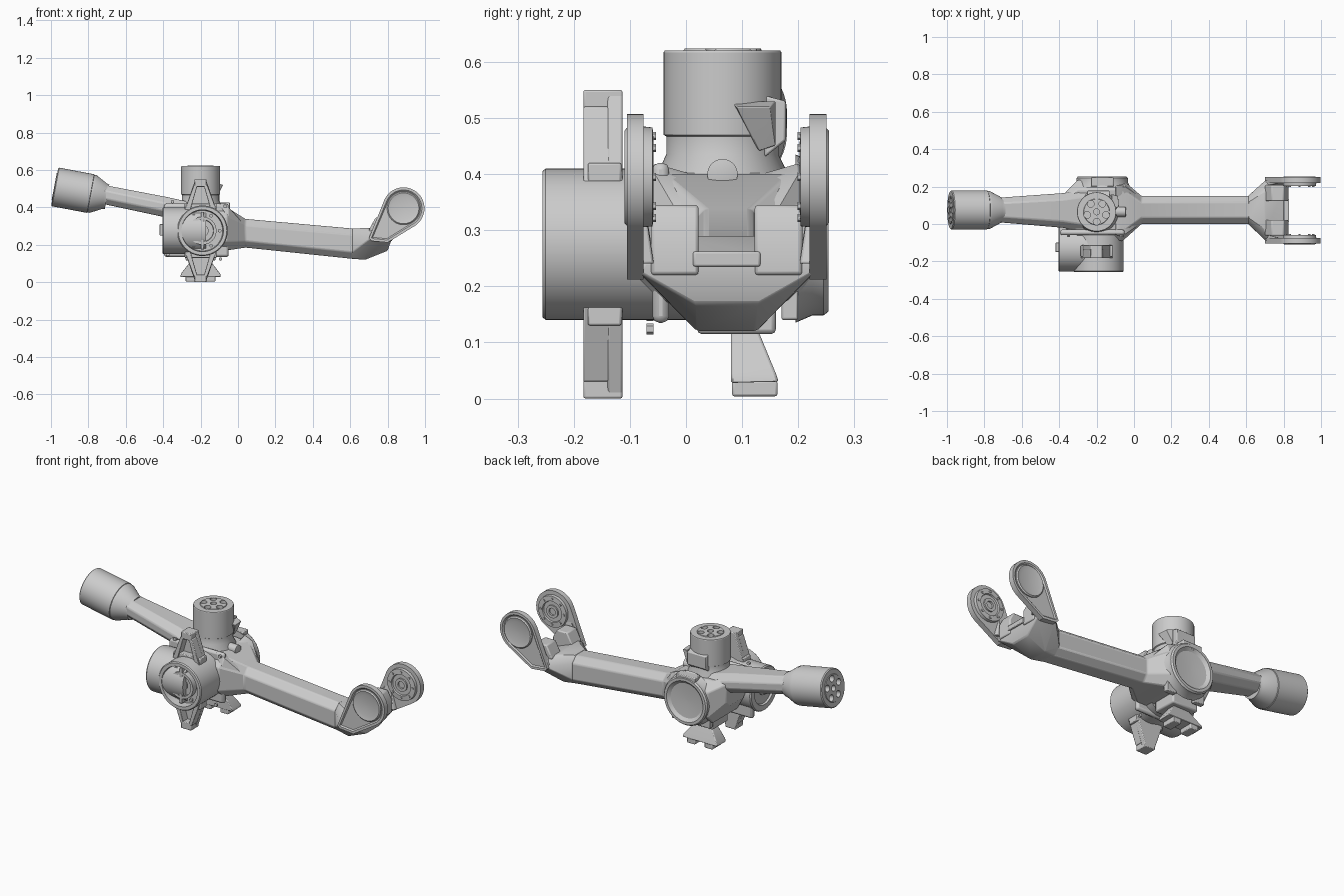
import bpy, bmesh
from math import sin, cos, pi, radians
from mathutils import Vector, Matrix

if "Cube" in bpy.data.objects:
    bpy.data.objects.remove(bpy.data.objects["Cube"])

X0 = -0.19      # hub centre in x
YC = 0.0725     # arm centre in y
ZC = 0.275      # hub centre in z


def finish(bm, name, bevel=0.0):
    bmesh.ops.recalc_face_normals(bm, faces=bm.faces[:])
    me = bpy.data.meshes.new(name)
    bm.to_mesh(me)
    bm.free()
    ob = bpy.data.objects.new(name, me)
    bpy.context.collection.objects.link(ob)
    if bevel:
        m = ob.modifiers.new("Bevel", 'BEVEL')
        m.width, m.segments, m.limit_method = bevel, 2, 'ANGLE'
        m.angle_limit = radians(35)
    return ob


def hull(name, pts, bevel=0.004, dish=None):
    """Convex solid around points; dish = (outward normal, rim, depth)."""
    bm = bmesh.new()
    for p in pts:
        bm.verts.new(p)
    r = bmesh.ops.convex_hull(bm, input=bm.verts[:])
    junk = {g for g in r["geom_interior"] + r["geom_unused"] if isinstance(g, bmesh.types.BMVert)}
    bmesh.ops.delete(bm, geom=list(junk), context='VERTS')
    bmesh.ops.dissolve_limit(bm, angle_limit=radians(1), verts=bm.verts[:], edges=bm.edges[:])
    if dish:
        bmesh.ops.recalc_face_normals(bm, faces=bm.faces[:])
        f = [max((f for f in bm.faces if f.normal.dot(Vector(dish[0])) > .9), key=lambda f: f.calc_area())]
        for rim, depth in ((dish[1], 0), (dish[1] * .5, -dish[2])):
            bmesh.ops.inset_region(bm, faces=f, thickness=rim, depth=depth)
    return finish(bm, name, bevel)


def box(name, x0, x1, y0, y1, z0, z1, bevel=0.004):
    return hull(name, [(x, y, z) for x in (x0, x1) for y in (y0, y1) for z in (z0, z1)], bevel)


def ring(x, y0, y1, z0, z1, c):
    """Chamfered rectangle across the x axis."""
    return [(x, y, z) for y, z in ((y0 + c, z0), (y1 - c, z0), (y1, z0 + c), (y1, z1 - c),
                                   (y1 - c, z1), (y0 + c, z1), (y0, z1 - c), (y0, z0 + c))]


def loft(name, sections, bevel=0.006):
    bm = bmesh.new()
    rows = [[bm.verts.new(p) for p in ring(*s)] for s in sections]
    for a, b in zip(rows, rows[1:]):
        for i in range(8):
            bm.faces.new((a[i], a[(i + 1) % 8], b[(i + 1) % 8], b[i]))
    bm.faces.new(rows[0])
    bm.faces.new(rows[-1])
    return finish(bm, name, bevel)


def frame(loc, axis):
    return Matrix.Translation(loc) @ Vector(axis).to_track_quat('Z', 'Y').to_matrix().to_4x4()


def lathe(name, loc, axis, profile, n=56):
    """Turned part: (radius, height) profile along axis from loc."""
    bm = bmesh.new()
    rows = [[bm.verts.new((r * cos(2 * pi * i / n), r * sin(2 * pi * i / n), h)) for i in range(n)]
            for r, h in profile]
    for a, b in zip(rows, rows[1:]):
        for i in range(n):
            bm.faces.new((a[i], a[(i + 1) % n], b[(i + 1) % n], b[i]))
    bm.faces.new(rows[0])
    bm.faces.new(rows[-1])
    bm.transform(frame(loc, axis))
    return finish(bm, name)


def studs(name, loc, axis, count, radius, size, height, sides=6, phase=0):
    """Circle of small prisms, used for bolts and for hole cutters."""
    bm = bmesh.new()
    for k in range(count):
        a = 2 * pi * k / count + phase
        bmesh.ops.create_cone(bm, cap_ends=True, segments=sides, radius1=size, radius2=size, depth=height,
                              matrix=Matrix.Translation((radius * cos(a), radius * sin(a), 0)))
    bm.transform(frame(loc, axis))
    return finish(bm, name)


def drill(ob, loc, axis):
    """Five lightening holes and a centre hole in a motor cap."""
    for count, rad, size in ((5, .053, .018), (1, 0, .016)):
        cut = studs("hole_cutter", loc, axis, count, rad, size, .06, 20, pi / 2)
        cut.hide_render = True
        m = ob.modifiers.new("Holes", 'BOOLEAN')
        m.operation, m.solver, m.object = 'DIFFERENCE', 'EXACT', cut
        bpy.context.view_layer.objects.active = ob
        bpy.ops.object.modifier_apply(modifier=m.name)
        bpy.data.objects.remove(cut)


# hub housing and long forearm
loft("hub_and_forearm", [(-.37, -.02, .165, .27, .43, .03), (-.30, -.08, .235, .17, .41, .05),
                         (-.06, -.09, .235, .17, .40, .05), (.04, 0, .15, .185, .338, .035),
                         (.63, 0, .15, .123, .285, .035)])
# rear arm with end motor
loft("rear_arm", [(-.73, .01, .14, .42, .522, .03), (-.38, -.02, .165, .345, .455, .035),
                  (-.22, -.05, .19, .31, .42, .04)])
d = Vector((-.983, 0, .186)).normalized()
p = Vector((-.70, .075, .457))
end = lathe("end_motor", p, d, [(.066, 0), (.07, .015), (.102, .075), (.102, .088), (.105, .09), (.105, .28),
                                (.10, .285), (.075, .285), (.073, .288)])
drill(end, p + d * .288, d)

# vertical motor on top of hub
top = lathe("top_motor", (-.20, .065, 0), (0, 0, 1),
            [(.13, .33), (.122, .39), (.10, .435), (.10, .467), (.105, .47), (.105, .617), (.103, .62),
             (.07, .62), (.068, .624)])
drill(top, Vector((-.20, .065, .624)), (0, 0, 1))
hull("top_motor_lug", [(x, y, z) for x in (-.25, -.13) for y, z in
                       ((.14, .43), (.14, .54), (.178, .46), (.178, .53))])
hull("top_motor_side_rib", [(x, y, z) for x, y, z in
                            ((-.12, .08, .53), (-.12, .16, .53), (-.08, .09, .52), (-.085, .15, .52),
                             (-.12, .13, .44), (-.12, .16, .45))], .002)

# front motor: T-shaped pair of crossing cylinders with a deep socket
lathe("front_motor", (X0, -.02, ZC), (0, -1, 0),
      [(.135, -.03), (.135, .23), (.13, .236), (.112, .236), (.108, .19), (.075, .19), (.075, .222),
       (.06, .222), (.058, .205), (.03, .205), (.03, .195)])
lathe("side_motor_case", (X0, -.13, ZC), (-1, 0, 0), [(.125, -.02), (.125, .208), (.12, .215), (.09, .215),
                                                      (.085, .205)])
box("socket_key", X0 - .008, X0 + .008, -.245, -.20, ZC - .10, ZC + .10, .002)
studs("socket_rim_bolts", (X0, -.252, ZC), (0, -1, 0), 8, .122, .007, .008, 6, pi / 8)
studs("socket_bolts", (X0, -.213, ZC), (0, -1, 0), 6, .092, .01, .02)
box("side_connector", -.42, -.39, -.15, -.10, .25, .31)

# mounting plate between front motor and hub
box("mounting_plate", -.395, -.05, -.06, -.03, .135, .42, .012)
studs("plate_bolts", (-.222, -.064, .277), (0, -1, 0), 4, .20, .01, .012, 6, radians(40))

# H-section brackets above and below the front motor
for side, s in (("upper", 1), ("lower", -1)):
    def zz(h):
        return ZC + s * h
    hull(side + "_bracket_web", [(-.2 + w, y, zz(h)) for y in (-.14, -.113) for w, h in
                                 ((-.085, .11), (.085, .11), (-.045, .19), (.045, .19), (-.03, .27), (.03, .27))])
    for m in (-1, 1):
        hull(side + "_bracket_rail", [(-.2 + m * w, y, zz(h)) for y in (-.183, -.13) for w, h in
                                      ((.055, .11), (.085, .11), (.016, .245), (.036, .245))], .003)
    box(side + "_bracket_tip", -.232, -.168, -.183, -.113, *sorted((zz(.235), zz(.275))))
    box(side + "_bracket_root", -.285, -.115, -.175, -.115, *sorted((zz(.11), zz(.145))))

# round cover on the back of the hub
lathe("hub_back_cover", (-.17, .195, .285), (0, 1, 0),
      [(.15, 0), (.137, .03), (.137, .05), (.13, .059), (.115, .059), (.098, .045), (.05, .041), (.001, .04)])
box("back_cover_key", -.23, -.11, .20, .25, .39, .43)

# rear foot, saddle and small under-hub blocks
hull("rear_foot", [(-.20 + sx * w, y, z) for sx in (-1, 1) for w, y, z in
                   ((.04, .08, .13), (.04, .125, .13), (.105, .08, .045), (.105, .16, .045),
                    (.108, .08, .028), (.108, .165, .03))])
for m in (-1, 1):
    box("foot_pad", -.20 + m * .055 - .025, -.20 + m * .055 + .025, .082, .163, .004, .032)
box("foot_saddle", -.28, -.12, .02, .16, .115, .19, .008)
for m in (-1, 1):
    box("under_hub_block", -.17 + m * .09 - .03, -.17 + m * .09 + .03, .17, .20, .14, .22)

# fin and knuckle on the forearm side of the hub
box("hub_fin", -.09, -.045, .06, .072, .30, .425, .002)
lathe("hub_knuckle", (-.10, .065, .40), (1, 0, 0), [(.027, 0), (.027, .055), (.015, .058)], 24)
for m in (-1, 1):
    hull("hub_shoulder", [(x, YC + m * w, z) for x, w, z in
                          ((-.10, .06, .40), (-.10, .13, .42), (-.05, .06, .39), (-.05, .13, .40),
                           (.03, .05, .32), (.03, .075, .31), (-.05, .15, .34))])

# elbow wedge that spreads into the fork
hull("fork_base", ring(.61, 0, .15, .125, .287, .035) +
     [(x, YC + m * w, z) for m in (-1, 1) for x, w, z in
      ((.68, .053, .12), (.80, .055, .168), (.715, .172, .24), (.70, .10, .29), (.735, .172, .265),
       (.82, .155, .225), (.82, .15, .245))], .006)

# mirrored fork plates, discs and inner blocks
C = (.885, .395)
for m, side in ((-1, "front"), (1, "back")):
    outline = [(C[0] + .112 * cos(2 * pi * i / 48), C[1] + .112 * sin(2 * pi * i / 48)) for i in range(48)]
    outline += [(.70, .235), (.715, .22), (.80, .212)]
    hull(side + "_fork_plate", [(x, YC + m * w, z) for x, z in outline for w in (.148, .178)], 0,
         dish=((0, m, 0), .014, .006))
    lathe(side + "_fork_cap", (C[0], YC + m * .165, C[1]), (0, m, 0),
          [(.088, 0), (.088, .012), (.082, .0175), (.06, .012), (.001, .011)])
    lathe(side + "_fork_bearing", (C[0], YC + m * .15, C[1]), (0, -m, 0),
          [(.09, 0), (.088, .018), (.06, .02), (.057, .012), (.036, .012), (.036, .02), (.02, .02), (.02, .01)])
    studs(side + "_bearing_bolts", (C[0], YC + m * .132, C[1]), (0, m, 0), 8, .073, .007, .012)
    hull(side + "_fork_block", [(x, YC + m * w, z) for w in (.05, .135) for x, z in
                                ((.72, .22), (.825, .22), (.825, .30), (.80, .345), (.735, .345), (.70, .28))], .006)
    hull(side + "_fork_gusset", [(x, YC + m * w, z) for x, w, z in
                                 ((.70, .13, .25), (.84, .13, .24), (.70, .16, .25), (.85, .16, .24),
                                  (.80, .155, .40), (.77, .155, .34))])
box("fork_crossbar", .80, .83, YC - .06, YC + .06, .235, .262)

# smooth rounded surfaces, keep hard edges
for ob in bpy.data.objects:
    ob.select_set(ob.type == 'MESH')
bpy.context.view_layer.objects.active = end
bpy.ops.object.shade_smooth_by_angle(angle=radians(30))
